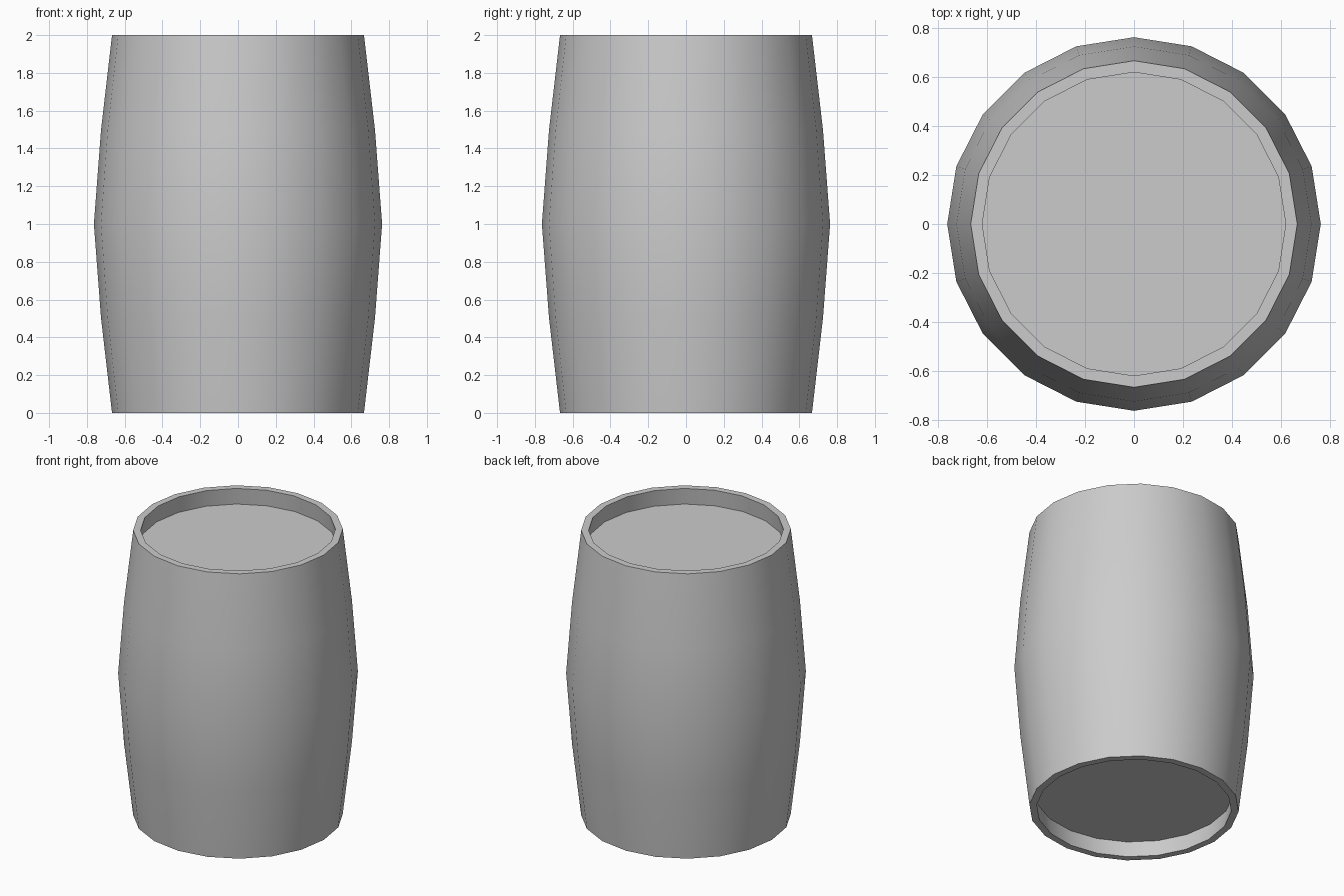
import bpy, bmesh, math

if "Cube" in bpy.data.objects:
    bpy.data.objects.remove(bpy.data.objects["Cube"])

SIDES = 20
RECESS = 0.115

# Outer stave radii by height, and the lip that drops in to the recessed lid
outer = [(0.667, 0.0), (0.725, 0.5), (0.763, 1.0), (0.725, 1.5), (0.667, 2.0)]
bottom_lip = [(0.632, RECESS), (0.62, 0.0)]
top_lip = [(0.62, 2.0), (0.632, 2.0 - RECESS)]


def ring(bm, radius, z):
    return [bm.verts.new((radius * math.cos(math.tau * i / SIDES),
                          radius * math.sin(math.tau * i / SIDES), z))
            for i in range(SIDES)]


# Barrel body: lathed profile with both lids closing the ends
bm = bmesh.new()
rings = [ring(bm, r, z) for r, z in bottom_lip + outer + top_lip]
for a, b in zip(rings, rings[1:]):
    for i in range(SIDES):
        j = (i + 1) % SIDES
        bm.faces.new((a[i], a[j], b[j], b[i]))
bm.faces.new(rings[0][::-1])
bm.faces.new(rings[-1])
bmesh.ops.recalc_face_normals(bm, faces=bm.faces[:])

mesh = bpy.data.meshes.new("barrel")
bm.to_mesh(mesh)
bm.free()
barrel = bpy.data.objects.new("barrel", mesh)
bpy.context.collection.objects.link(barrel)

# Smooth staves, sharp rims
bpy.context.view_layer.objects.active = barrel
barrel.select_set(True)
bpy.ops.object.shade_smooth_by_angle(angle=math.radians(30))
